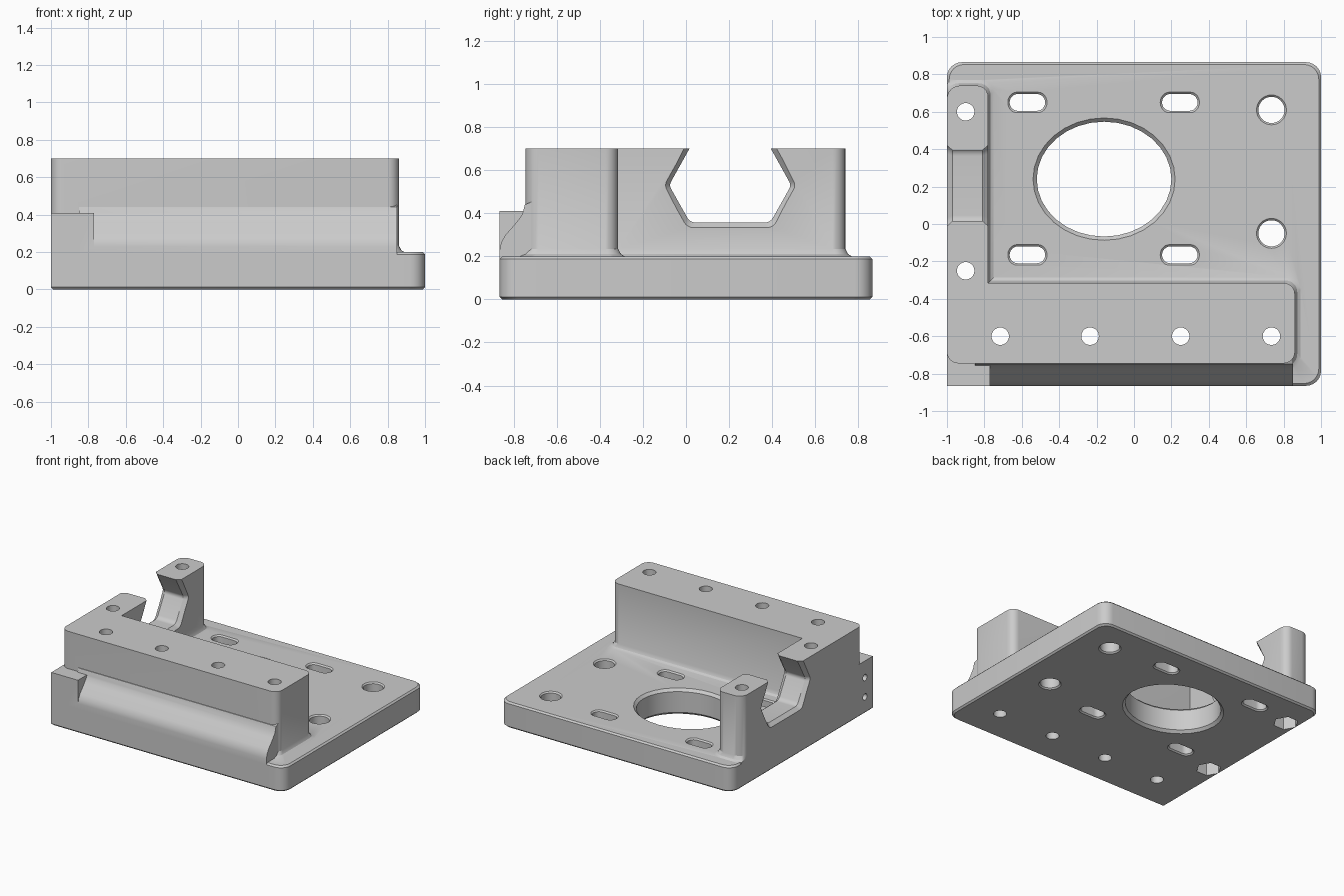
import bpy, bmesh, math
from mathutils import Vector

cube = bpy.data.objects.get("Cube")
if cube:
    bpy.data.objects.remove(cube, do_unlink=True)

grey = bpy.data.materials.new("light_grey")
grey.use_nodes = True
COLOR = (0.6, 0.6, 0.6, 1)
grey.diffuse_color = COLOR
grey.node_tree.nodes["Principled BSDF"].inputs["Base Color"].default_value = COLOR


def rounded(points, radii, steps=6):
    """Closed outline with an arc of the given radius at each corner."""
    out = []
    for i, r in enumerate(radii):
        p = Vector(points[i])
        if r == 0:
            out.append(p)
            continue
        a = (Vector(points[i - 1]) - p).normalized()
        b = (Vector(points[(i + 1) % len(points)]) - p).normalized()
        half = a.angle(b) / 2
        centre = p + (a + b).normalized() * r / math.sin(half)
        t = r / math.tan(half)
        start = (p + a * t - centre).normalized()
        end = (p + b * t - centre).normalized()
        out += [centre + start.slerp(end, k / steps).normalized() * r for k in range(steps + 1)]
    return out


def box(x0, x1, y0, y1, radii):
    return rounded([(x0, y0), (x1, y0), (x1, y1), (x0, y1)], radii)


def ellipse(cx, cy, rx, ry, n=32):
    angles = [math.tau * k / n for k in range(n)]
    return [Vector((cx + rx * math.cos(a), cy + ry * math.sin(a))) for a in angles]


def grow(outline, d):
    """Outline enlarged by d on every side."""
    xs, ys = [p.x for p in outline], [p.y for p in outline]
    c = Vector((max(xs) + min(xs), max(ys) + min(ys))) / 2
    sx = 1 + 2 * d / (max(xs) - min(xs))
    sy = 1 + 2 * d / (max(ys) - min(ys))
    return [Vector((c.x + (p.x - c.x) * sx, c.y + (p.y - c.y) * sy)) for p in outline]


def loft(name, sections):
    """Capped solid through 3D sections with equal point counts."""
    bm = bmesh.new()
    rings = [[bm.verts.new(p) for p in s] for s in sections]
    n = len(rings[0])
    for low, high in zip(rings, rings[1:]):
        for i in range(n):
            j = (i + 1) % n
            bm.faces.new((low[i], low[j], high[j], high[i]))
    bm.faces.new(rings[0][::-1])
    bm.faces.new(rings[-1])
    bmesh.ops.recalc_face_normals(bm, faces=bm.faces)
    mesh = bpy.data.meshes.new(name)
    bm.to_mesh(mesh)
    bm.free()
    mesh.materials.append(grey)
    ob = bpy.data.objects.new(name, mesh)
    bpy.context.collection.objects.link(ob)
    return ob


def stack(name, outline, levels):
    """Vertical solid kept flush with the side; levels are (height, outward offset)."""
    return loft(name, [[(max(p.x, -1), p.y, z) for p in grow(outline, d)] for z, d in levels])


def along_x(name, outline, x0, x1):
    return loft(name, [[(x, p[0], p[1]) for p in outline] for x in (x0, x1)])


def combine(ob, operation):
    mod = body.modifiers.new(operation, 'BOOLEAN')
    mod.operation, mod.solver, mod.object = operation, 'EXACT', ob
    bpy.context.view_layer.objects.active = body
    bpy.ops.object.modifier_apply(modifier=mod.name)
    bpy.data.objects.remove(ob, do_unlink=True)


# Base plate with softened rims, one square corner
body = stack("mounting_base", box(-1, 1, -0.865, 0.865, [0, 0.08, 0.08, 0.08]),
             [(0, -0.012), (0.012, 0), (0.188, 0), (0.2, -0.012)])

# Front wall and side wall with flared feet
FLARE = [(0.05, 0), (0.18, 0.03), (0.2, 0.03), (0.21, 0.013), (0.235, 0), (0.7, 0)]
combine(stack("front_wall", box(-1, 0.86, -0.745, -0.315, [0.06, 0.06, 0.06, 0]), FLARE), 'UNION')
combine(stack("side_wall", box(-1, -0.78, -0.6, 0.74, [0, 0, 0.06, 0.07]), FLARE), 'UNION')

# Curved skirt running down the front, and the square end block
skirt = [(-0.865, 0.03), (-0.865, 0.23), (-0.858, 0.265), (-0.84, 0.297), (-0.785, 0.36),
         (-0.76, 0.395), (-0.748, 0.44), (-0.7, 0.46), (-0.7, 0.03)]
combine(along_x("front_skirt", skirt, -0.85, 0.85), 'UNION')
block = [(-0.865, 0.03), (-0.865, 0.41), (-0.66, 0.41), (-0.66, 0.03)]
combine(along_x("end_block", block, -1, -0.77), 'UNION')

# Hexagonal cradle through the side wall, chamfered on both faces
half_hex = [(-0.2, 0.197), (-0.305, 0), (-0.2, -0.195)]
hexagon = half_hex + [(-y, z) for y, z in reversed(half_hex)]
cradle = rounded(hexagon, [0, 0.04, 0.05, 0.05, 0.04, 0])
combine(loft("cradle_cutter", [[(x, 0.205 + p.x * sy, 0.53 + p.y * sz) for p in cradle]
             for x, sy, sz in [(-1.03, 1.07, 1.13), (-0.97, 0.93, 0.89),
                               (-0.81, 0.93, 0.89), (-0.75, 1.07, 1.13)]]), 'DIFFERENCE')


# Plate openings: large bore, four slots, two round holes
def opening(outline, c):
    combine(stack("opening_cutter", outline,
                  [(-c, 2 * c), (c, 0), (0.2 - c, 0), (0.2 + c, 2 * c)]), 'DIFFERENCE')


opening(ellipse(-0.16, 0.24, 0.36, 0.307), 0.02)
for x in (-0.57, 0.245):
    for y in (-0.165, 0.65):
        opening(box(x - 0.095, x + 0.095, y - 0.045, y + 0.045, [0.0445] * 4), 0.01)
for y in (-0.05, 0.61):
    opening(ellipse(0.735, y, 0.07, 0.07), 0.01)

# Vertical screw holes; the side pair has nut pockets underneath
side_holes = [(-0.9, -0.25), (-0.9, 0.6)]
for x, y in side_holes + [(x, -0.6) for x in (-0.715, -0.235, 0.25, 0.735)]:
    combine(stack("screw_cutter", ellipse(x, y, 0.047, 0.047, 20), [(-0.1, 0), (0.8, 0)]), 'DIFFERENCE')
for x, y in side_holes:
    combine(stack("nut_cutter", ellipse(x, y, 0.09, 0.09, 6), [(-0.1, 0), (0.13, 0)]), 'DIFFERENCE')

# Two small holes in the side of the end block
for z in (0.13, 0.28):
    combine(along_x("pin_cutter", ellipse(-0.77, z, 0.025, 0.025, 16), -1.1, -0.8), 'DIFFERENCE')

# Soft shading on the curved areas only
bpy.ops.object.select_all(action='DESELECT')
body.select_set(True)
bpy.context.view_layer.objects.active = body
bpy.ops.object.shade_smooth_by_angle(angle=math.radians(28))
